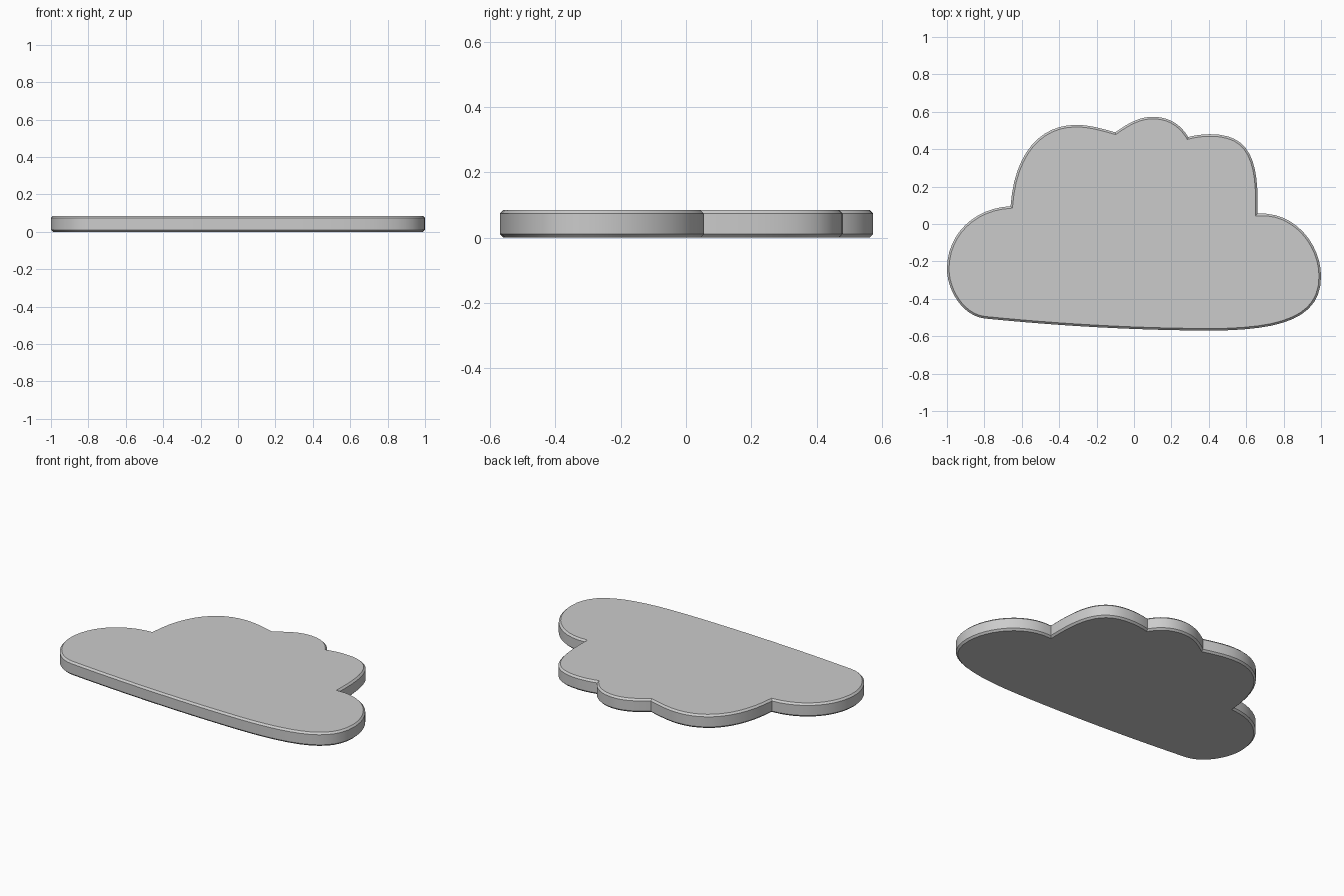
import bpy, bmesh, math
from mathutils import Vector
from mathutils.geometry import interpolate_bezier

if "Cube" in bpy.data.objects:
    bpy.data.objects.remove(bpy.data.objects["Cube"])

HEIGHT, BEVEL, STEPS = 0.085, 0.011, 12

# Cloud outline: (anchor, outgoing handle, handle into the next anchor)
OUTLINE = [
    ((-.66, .095), (-.64, .38), (-.50, .53)),    # left puff
    ((-.31, .53), (-.24, .53), (-.17, .51)),
    ((-.10, .49), (-.03, .54), (.03, .573)),     # middle puff
    ((.10, .573), (.19, .573), (.25, .53)),
    ((.29, .465), (.33, .475), (.37, .48)),      # right puff
    ((.41, .48), (.62, .48), (.67, .34)),
    ((.66, .055), (.86, .07), (1, -.11)),        # right end
    ((1, -.28), (1, -.50), (.80, -.57)),
    ((.40, -.57), (0, -.568), (-.40, -.545)),    # underside
    ((-.80, -.505), (-.92, -.49), (-1, -.35)),   # left end
    ((-1, -.24), (-1, -.06), (-.86, .085)),
]

points = []
for i, (a, h1, h2) in enumerate(OUTLINE):
    b = OUTLINE[(i + 1) % len(OUTLINE)][0]
    curve = interpolate_bezier(*(Vector((*p, 0)) for p in (a, h1, h2, b)), STEPS + 1)
    points += curve[:-1]

# Slab
bm = bmesh.new()
base = bm.faces.new([bm.verts.new(p) for p in points])
new = bmesh.ops.extrude_face_region(bm, geom=[base], use_keep_orig=True)["geom"]
for v in new:
    if isinstance(v, bmesh.types.BMVert):
        v.co.z = HEIGHT
bmesh.ops.recalc_face_normals(bm, faces=bm.faces)

# Chamfered top and bottom rims
rims = [e for e in bm.edges if abs(e.verts[0].co.z - e.verts[1].co.z) < 1e-5]
bmesh.ops.bevel(bm, geom=rims, offset=BEVEL, segments=1, affect='EDGES',
                clamp_overlap=False)

mesh = bpy.data.meshes.new("cloud_plate")
bm.to_mesh(mesh)
bm.free()
cloud = bpy.data.objects.new("cloud_plate", mesh)
bpy.context.collection.objects.link(cloud)
bpy.context.view_layer.objects.active = cloud
cloud.select_set(True)
bpy.ops.object.shade_smooth_by_angle(angle=math.radians(30))
